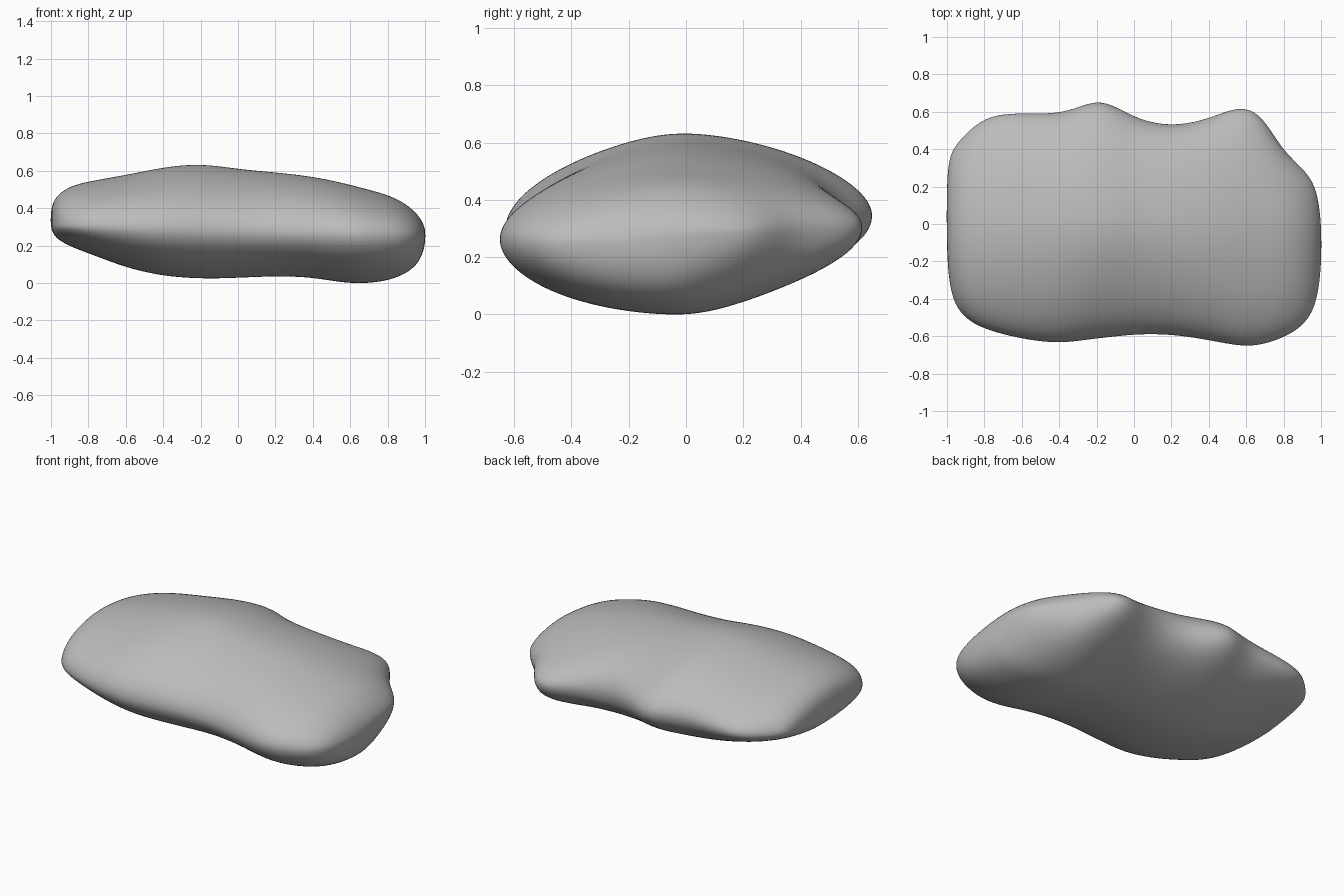
import bpy
import bmesh
import math

cube = bpy.data.objects.get("Cube")
if cube:
    bpy.data.objects.remove(cube, do_unlink=True)

SEGMENTS = 40
TOP_RIDGE, KEEL = -.05, .05

# Cross-section stations along the stone: x, front y, back y, bottom z, top z
STATIONS = [
    (-1.0, -.2, .28, .29, .40),
    (-.985, -.36, .38, .25, .45),
    (-.95, -.46, .43, .22, .49),
    (-.88, -.53, .51, .185, .53),
    (-.78, -.575, .595, .15, .55),
    (-.6, -.62, .6, .075, .58),
    (-.42, -.645, .585, .035, .62),
    (-.3, -.63, .625, .025, .637),
    (-.2, -.615, .675, .02, .64),
    (-.1, -.605, .64, .02, .632),
    (.02, -.59, .555, .025, .612),
    (.2, -.59, .515, .035, .598),
    (.38, -.62, .555, .03, .577),
    (.5, -.645, .615, .006, .552),
    (.6, -.66, .64, -.008, .527),
    (.69, -.65, .59, -.008, .502),
    (.79, -.615, .395, .004, .477),
    (.88, -.57, .32, .033, .437),
    (.95, -.495, .25, .08, .38),
    (.985, -.39, .16, .14, .33),
    (1.0, -.24, .02, .2, .29),
]


def dome(u, peak, power, roundness):
    """Height factor: one at the peak, zero at both rims."""
    v = (u - peak) / (1 - peak if u > peak else 1 + peak)
    return max(0, 1 - abs(v) ** power) ** roundness


def section(index):
    """Lens-shaped ring; lobes on the back edge only stretch the rim."""
    x, front, back, low, high = STATIONS[index]
    reach = min(3, index, len(STATIONS) - 1 - index)
    near = STATIONS[index - reach:index + reach + 1]
    base_back = sum(s[2] for s in near) / len(near)
    middle, half = (front + base_back) / 2, (base_back - front) / 2
    ridge, keel = (max(-.2, min(.2, (y - middle) / half)) for y in (TOP_RIDGE, KEEL))
    front_rim = .28 - .03 * x
    back_rim = .335 - .05 * x - .08 * max(0, -x - .3)
    centre = (front_rim + back_rim) / 2
    ring = []
    for i in range(SEGMENTS):
        angle = math.tau * i / SEGMENTS
        u = math.cos(angle)
        y = middle + half * u + (back - base_back) * max(0, u) ** 4
        z = centre + u * (back_rim - front_rim) / 2
        if math.sin(angle) >= 0:
            if u > ridge:
                z += (high - centre) * dome(u, ridge, 1.6, .53)
            else:
                z += (high - centre) * dome(u, ridge, 1.35 + .7 * abs(x + .1), .5)
        elif u > keel:
            z += (low - centre) * dome(u, keel, 1.2, .47)
        else:
            z += (low - centre) * dome(u, keel, 1.9, .53)
        ring.append((x, y, z))
    return ring


# Loft the stone from ring to ring and close both ends with a fan
bm = bmesh.new()
rings = [[bm.verts.new(p) for p in section(k)] for k in range(len(STATIONS))]
for a, b in zip(rings, rings[1:]):
    for i in range(SEGMENTS):
        j = (i + 1) % SEGMENTS
        bm.faces.new((a[i], a[j], b[j], b[i]))
for ring, x in ((rings[0], -1.003), (rings[-1], 1.003)):
    y = sum(v.co.y for v in ring) / SEGMENTS
    z = sum(v.co.z for v in ring) / SEGMENTS
    tip = bm.verts.new((x, y, z))
    for i in range(SEGMENTS):
        bm.faces.new((ring[i], ring[(i + 1) % SEGMENTS], tip))
bmesh.ops.recalc_face_normals(bm, faces=bm.faces)
for face in bm.faces:
    face.smooth = True

mesh = bpy.data.meshes.new("stone")
bm.to_mesh(mesh)
bm.free()
stone = bpy.data.objects.new("stone", mesh)
bpy.context.collection.objects.link(stone)

# Soften the surface
relax = stone.modifiers.new("relax", "SMOOTH")
relax.factor = .4
relax.iterations = 2
soften = stone.modifiers.new("soften", "SUBSURF")
soften.levels = 2
soften.render_levels = 2

# Plain grey stone
grey = bpy.data.materials.new("stone grey")
grey.use_nodes = True
colour = (.5, .5, .5, 1)
grey.diffuse_color = colour
grey.node_tree.nodes["Principled BSDF"].inputs["Base Color"].default_value = colour
mesh.materials.append(grey)
